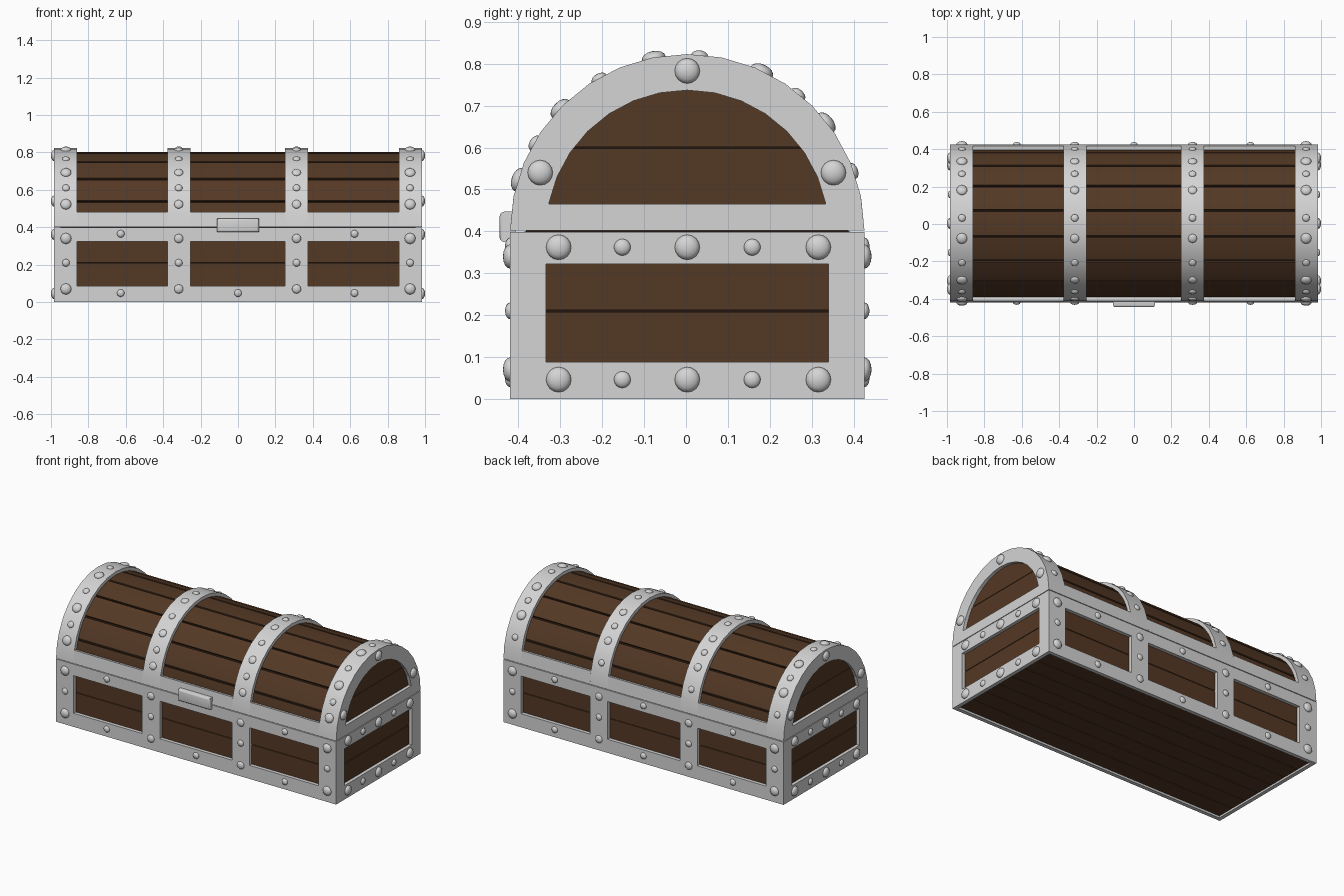
import bpy, bmesh, math
from mathutils import Matrix, Vector

if "Cube" in bpy.data.objects:
    bpy.data.objects.remove(bpy.data.objects["Cube"])

YC, HX, R, ZS = 0.003, 0.983, 0.423, 0.40   # y centre, half length, half depth / lid radius, lid seam
T = 0.024                                   # metal thickness


def material(name, rgb):
    m = bpy.data.materials.new(name)
    m.diffuse_color = (*rgb, 1)
    m.use_nodes = True
    m.node_tree.nodes["Principled BSDF"].inputs["Base Color"].default_value = m.diffuse_color
    return m


METAL = material("pale_metal", (0.66, 0.66, 0.66))
WOOD = material("brown_wood", (0.088, 0.040, 0.018))
GAP = material("dark_gap", (0.016, 0.008, 0.004))


def finish(bm, name, mat, smooth=None):
    bmesh.ops.recalc_face_normals(bm, faces=bm.faces)
    me = bpy.data.meshes.new(name)
    bm.to_mesh(me)
    bm.free()
    me.materials.append(mat)
    ob = bpy.data.objects.new(name, me)
    bpy.context.collection.objects.link(ob)
    if smooth:
        bpy.ops.object.select_all(action='DESELECT')
        ob.select_set(True)
        bpy.context.view_layer.objects.active = ob
        bpy.ops.object.shade_smooth_by_angle(angle=math.radians(smooth))
    return ob


def box(bm, x0, x1, y0, y1, z0, z1):
    m = Matrix.Translation(((x0 + x1) / 2, (y0 + y1) / 2 + YC, (z0 + z1) / 2))
    bmesh.ops.create_cube(bm, size=1, matrix=m @ Matrix.Diagonal((x1 - x0, y1 - y0, z1 - z0, 1)))


def prism(bm, pts, x0, x1):
    """Extrude a (y, z) outline along x."""
    f = bm.faces.new([bm.verts.new((x0, y + YC, z)) for y, z in pts])
    g = bmesh.ops.extrude_face_region(bm, geom=[f])
    bmesh.ops.translate(bm, vec=(x1 - x0, 0, 0),
                        verts=[v for v in g["geom"] if isinstance(v, bmesh.types.BMVert)])


def pol(r, a):
    return (-r * math.cos(math.radians(a)), ZS + r * math.sin(math.radians(a)))


def arc(r, a0, a1, n):
    return [pol(r, a0 + (a1 - a0) * i / n) for i in range(n + 1)]


def arch(bm, r0, r1, a0, a1, n, x0, x1):
    prism(bm, arc(r1, a0, a1, n) + arc(r0, a0, a1, n)[::-1], x0, x1)


# Box frame: rails and posts on all four sides
bm = bmesh.new()
posts = [(-HX, -0.86), (-0.378, -0.255), (0.252, 0.375), (0.86, HX)]
for s in (-1, 1):
    ya, yb = sorted((s * R, s * (R - T)))
    box(bm, -HX, HX, ya, yb, 0, 0.086)
    box(bm, -HX, HX, ya, yb, 0.325, ZS - 0.002)
    for x0, x1 in posts:
        box(bm, x0, x1, ya, yb, 0.086, 0.325)
    xa, xb = sorted((s * HX, s * (HX - T)))
    i = R - T
    box(bm, xa, xb, -i, i, 0, 0.088)
    box(bm, xa, xb, -i, i, 0.322, ZS - 0.002)
    box(bm, xa, xb, -i, -0.337, 0.088, 0.322)
    box(bm, xa, xb, 0.337, i, 0.088, 0.322)
finish(bm, "box_frame", METAL)

# Lid straps over the arch
bm = bmesh.new()
for x0, x1 in posts:
    arch(bm, R - T, R, 0.3, 179.7, 16, x0, x1)
finish(bm, "lid_straps", METAL, 30)

# Lid rim strips between the straps, front and back
bm = bmesh.new()
for (a, x0), (x1, b) in zip(posts, posts[1:]):
    arch(bm, R - T, R, 0.3, 11.25, 1, x0, x1)
    arch(bm, R - T, R, 168.75, 179.7, 1, x0, x1)
finish(bm, "lid_rim", METAL)

# Lid end frames: half ring plus bottom bar
bm = bmesh.new()
for s in (-1, 1):
    xa, xb = sorted((s * HX, s * (HX - T)))
    arch(bm, 0.337, R - T, 0.3, 179.7, 16, xa, xb)
    box(bm, xa, xb, -0.338, 0.338, ZS + 0.002, 0.465)
finish(bm, "lid_end_frames", METAL)

# Dark core showing through the plank gaps
bm = bmesh.new()
box(bm, -0.95, 0.95, -0.388, 0.388, 0.02, ZS)
prism(bm, arc(0.385, 0, 180, 18), -0.95, 0.95)
finish(bm, "dark_core", GAP)

# Box planks: two courses per side, plus floor boards
bm = bmesh.new()
for z0, z1 in ((0.014, 0.208), (0.212, ZS - 0.004)):
    box(bm, -0.961, 0.961, -0.401, -0.38, z0, z1)
    box(bm, -0.961, 0.961, 0.38, 0.401, z0, z1)
    box(bm, -0.962, -0.94, -0.38, 0.38, z0, z1)
    box(bm, 0.94, 0.962, -0.38, 0.38, z0, z1)
w = 0.80 / 7
for i in range(7):
    box(bm, -0.961, 0.961, -0.40 + w * i + 0.002, -0.40 + w * (i + 1) - 0.002, 0.012, 0.03)
finish(bm, "box_planks", WOOD)

# Lid planks: nine boards around the arch
bm = bmesh.new()
for i in range(9):
    arch(bm, 0.37, 0.402, 20 * i + 0.8, 20 * i + 19.2, 2, -0.955, 0.955)
finish(bm, "lid_planks", WOOD, 15)

# Lid end boards: two courses filling the half round
bm = bmesh.new()
r = 0.36
split = math.degrees(math.asin(0.2 / r))
for s in (-1, 1):
    xa, xb = sorted((s * 0.94, s * 0.962))
    prism(bm, arc(r, 0.5, split - 0.4, 6) + arc(r, 180.4 - split, 179.5, 6), xa, xb)
    prism(bm, arc(r, split + 0.2, 179.8 - split, 12), xa, xb)
finish(bm, "lid_end_boards", WOOD)


# Rivets: flattened domes
def rivet(bm, pos, normal, rad):
    q = Vector(normal).to_track_quat('Z', 'Y').to_matrix().to_4x4()
    h = 0.017 if rad > 0.024 else 0.012
    m = Matrix.Translation((pos[0], pos[1] + YC, pos[2])) @ q @ Matrix.Diagonal((rad, rad, h, 1))
    bmesh.ops.create_uvsphere(bm, u_segments=16, v_segments=8, radius=1, matrix=m)


BIG, SMALL = 0.029, 0.020
bm = bmesh.new()
for s in (-1, 1):
    n = (0, s, 0)
    for x in (-0.92, -0.317, 0.313, 0.92):
        big = BIG if abs(x) > 0.5 else 0.024
        for z, rad in ((0.34, big), (0.21, SMALL), (0.07, big)):
            rivet(bm, (x, s * R, z), n, rad)
    for x in (-0.627, 0, 0.623):
        rivet(bm, (x, s * R, 0.048), n, SMALL)
        if x or s > 0:
            rivet(bm, (x, s * R, 0.365), n, SMALL)
    n = (s, 0, 0)
    for z in (0.046, 0.362):
        for y in (-0.307, 0, 0.313):
            rivet(bm, (s * HX, y, z), n, 0.03)
        for y in (-0.155, 0.155):
            rivet(bm, (s * HX, y, z), n, SMALL)
    for y, z in ((0, 0.783), (-0.351, 0.54), (0.349, 0.54)):
        rivet(bm, (s * HX, y, z), n, 0.03)
finish(bm, "frame_rivets", METAL, 60)

bm = bmesh.new()
for x in (-0.92, -0.317, 0.313, 0.92):
    for i, a in enumerate((17, 30, 44, 60, 79, 94, 115, 129, 142, 160)):
        y, z = pol(R - 0.002, a)
        rad = (BIG if abs(x) > 0.5 else 0.024) if i % 2 == 0 else SMALL
        rivet(bm, (x, y, z), (0, y, z - ZS), rad)
finish(bm, "strap_rivets", METAL, 60)

# Front latch block with softened edges
bm = bmesh.new()
box(bm, -0.112, 0.112, -0.448, -0.41, 0.374, 0.447)
bmesh.ops.bevel(bm, geom=[e for e in bm.edges if all(v.co.y < -0.43 for v in e.verts)],
                offset=0.012, segments=3, affect='EDGES', profile=0.5)
finish(bm, "front_latch", METAL, 40)
